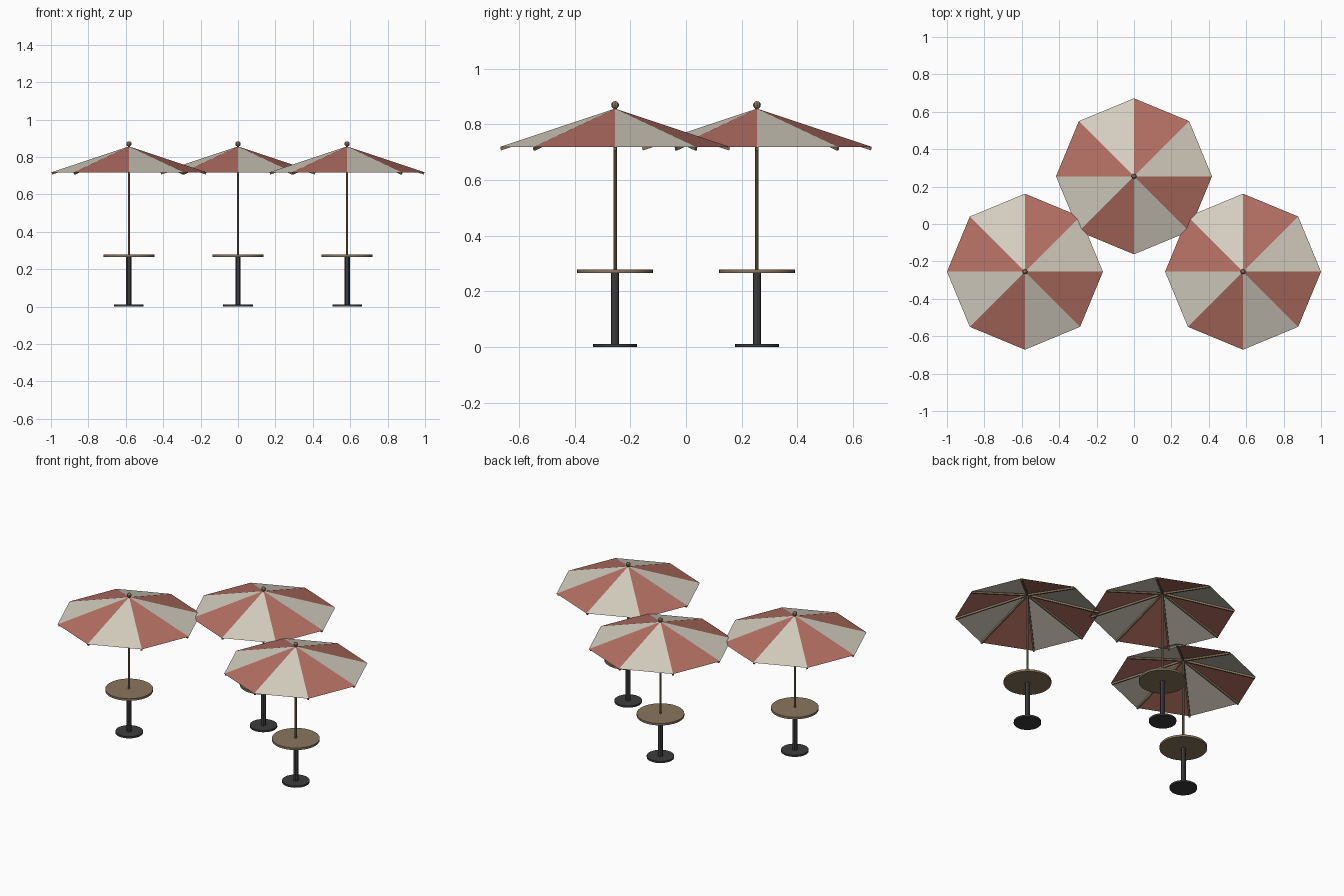
import bpy
import bmesh
from math import cos, sin, pi
from mathutils import Vector

if "Cube" in bpy.data.objects:
    bpy.data.objects.remove(bpy.data.objects["Cube"])


def material(name, colour):
    m = bpy.data.materials.new(name)
    m.use_nodes = True
    m.diffuse_color = (*colour, 1)
    m.node_tree.nodes["Principled BSDF"].inputs["Base Color"].default_value = (*colour, 1)
    return m


cream = material("cream cloth", (0.67, 0.62, 0.53))
red = material("faded red cloth", (0.46, 0.16, 0.125))
wood = material("brown wood", (0.25, 0.18, 0.11))
iron = material("charcoal metal", (0.045, 0.045, 0.048))

SIDES = 8
RADIUS, RIM_Z, APEX_Z = 0.417, 0.718, 0.857


def finish(bm, name, mats, centre):
    mesh = bpy.data.meshes.new(name)
    bm.to_mesh(mesh)
    bm.free()
    for m in mats:
        mesh.materials.append(m)
    obj = bpy.data.objects.new(name, mesh)
    obj.location = centre
    bpy.context.collection.objects.link(obj)
    return obj


def cylinder(name, radius, z0, z1, sides, mat, centre):
    bpy.ops.mesh.primitive_cylinder_add(
        vertices=sides, radius=radius, depth=z1 - z0,
        location=(centre[0], centre[1], (z0 + z1) / 2))
    obj = bpy.context.object
    obj.name = name
    obj.data.materials.append(mat)
    bpy.ops.object.shade_smooth_by_angle()


def rim_point(i, radius=RADIUS):
    a = 2 * pi * i / SIDES
    return Vector((radius * cos(a), radius * sin(a), RIM_Z))


def canopy(name, centre):
    # Eight flat cloth panels in alternating colours
    bm = bmesh.new()
    apex = bm.verts.new((0, 0, APEX_Z))
    rim = [bm.verts.new(rim_point(i)) for i in range(SIDES)]
    for i in range(SIDES):
        face = bm.faces.new((apex, rim[i], rim[(i + 1) % SIDES]))
        face.material_index = i % 2
    finish(bm, name, [cream, red], centre)


def ribs(name, centre):
    # Square bars hugging the underside of each seam
    bm = bmesh.new()
    half, depth = 0.005, 0.011
    for i in range(SIDES):
        outer = rim_point(i, RADIUS - 0.003)
        inner = Vector((0, 0, APEX_Z - 0.003))
        along = (outer - inner).normalized()
        side = along.cross(Vector((0, 0, 1))).normalized() * half
        down = along.cross(side).normalized() * depth
        if down.z > 0:
            down = -down
        ends = []
        for p in (inner, outer):
            p = p + down * 0.1
            ends.append([bm.verts.new(q) for q in
                         (p - side, p + side, p + side + down, p - side + down)])
        a, b = ends
        bm.faces.new(a)
        bm.faces.new(b[::-1])
        for k in range(4):
            n = (k + 1) % 4
            bm.faces.new((a[k], b[k], b[n], a[n]))
    bmesh.ops.recalc_face_normals(bm, faces=bm.faces)
    finish(bm, name, [wood], centre)


def finial(name, centre):
    bpy.ops.mesh.primitive_uv_sphere_add(
        segments=8, ring_count=6, radius=0.014, location=(centre[0], centre[1], 0.87))
    obj = bpy.context.object
    obj.name = name
    obj.data.materials.append(wood)


# Three matching parasol tables
places = {"right": (-0.583, -0.255, 0), "back": (0, 0.255, 0), "left": (0.583, -0.255, 0)}
for label, centre in places.items():
    cylinder(label + "_base", 0.079, 0, 0.011, 24, iron, centre)
    cylinder(label + "_pedestal", 0.0145, 0.011, 0.265, 12, iron, centre)
    cylinder(label + "_table_top", 0.137, 0.265, 0.278, 32, wood, centre)
    cylinder(label + "_pole", 0.0065, 0.278, APEX_Z, 10, wood, centre)
    canopy(label + "_canopy", centre)
    ribs(label + "_ribs", centre)
    finial(label + "_finial", centre)
